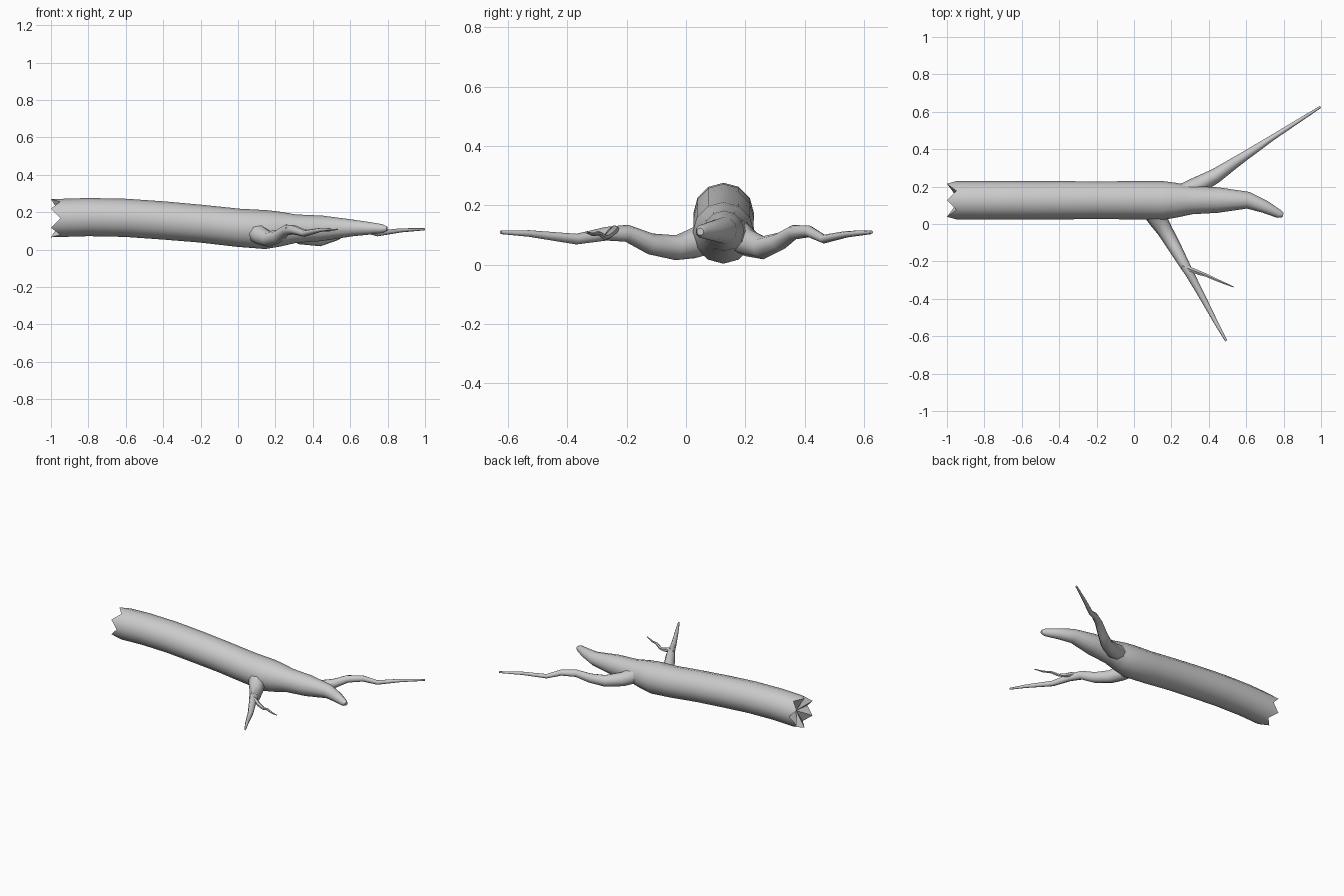
import bpy, bmesh, math
from mathutils import Vector

if "Cube" in bpy.data.objects:
    bpy.data.objects.remove(bpy.data.objects["Cube"])


def tube(name, pts, sides, jag=0.0):
    """Sweep a round section along (x, y, z, radius) points; jag makes a splintered start."""
    bm = bmesh.new()
    cs = [Vector(p[:3]) for p in pts]
    rings, up = [], Vector((0, 0, 1))
    for i, c in enumerate(cs):
        t = (cs[min(i + 1, len(cs) - 1)] - cs[max(i - 1, 0)]).normalized()
        if jag and i == 0:
            t = Vector((1, 0, 0))
        up = (up - t * up.dot(t)).normalized()
        side = t.cross(up)
        ring = []
        for k in range(sides):
            a = 2 * math.pi * k / sides
            co = c + (up * math.cos(a) + side * math.sin(a)) * pts[i][3]
            if jag and i == 0 and k % 2:
                co += t * jag
            ring.append(bm.verts.new(co))
        rings.append(ring)
    for r0, r1 in zip(rings, rings[1:]):
        for k in range(sides):
            n = (k + 1) % sides
            bm.faces.new((r0[k], r0[n], r1[n], r1[k]))
    bm.faces.new(rings[-1])
    # start: hollow broken cone for the trunk, flat cap otherwise
    if jag:
        mid = bm.verts.new(cs[0] + Vector((jag * 1.3, 0, 0)))
        for k in range(sides):
            bm.faces.new((rings[0][k], mid, rings[0][(k + 1) % sides]))
    else:
        bm.faces.new(rings[0])
    bmesh.ops.recalc_face_normals(bm, faces=bm.faces)
    me = bpy.data.meshes.new(name)
    bm.to_mesh(me)
    bm.free()
    ob = bpy.data.objects.new(name, me)
    bpy.context.collection.objects.link(ob)
    bpy.ops.object.select_all(action='DESELECT')
    ob.select_set(True)
    bpy.context.view_layer.objects.active = ob
    bpy.ops.object.shade_smooth_by_angle(angle=math.radians(50))
    return ob


# Trunk with a splintered end and a bent, tapering tip
tube("trunk", [
    (-1.0, .127, .168, .102), (-.8, .127, .174, .102), (-.6, .127, .170, .102),
    (-.4, .127, .156, .102), (-.2, .127, .139, .101), (0, .127, .117, .102),
    (.15, .126, .107, .104), (.22, .127, .110, .094), (.31, .128, .112, .076),
    (.45, .128, .114, .068), (.61, .127, .116, .045), (.70, .092, .114, .034),
    (.775, .054, .112, .023), (.797, .048, .111, .012)], 12, jag=.05)

# Long branch on the back side
tube("back_branch", [
    (.24, .15, .12, .055), (.34, .205, .075, .048), (.44, .26, .057, .039),
    (.52, .315, .077, .031), (.59, .362, .109, .025), (.67, .415, .112, .020),
    (.745, .465, .086, .015), (.87, .545, .103, .011), (.997, .626, .109, .006)], 8)

# Branch on the front side
tube("front_branch", [
    (.10, .07, .09, .056), (.13, .02, .070, .050), (.165, -.035, .057, .042),
    (.215, -.12, .070, .036), (.26, -.20, .106, .029), (.30, -.27, .104, .023),
    (.355, -.37, .086, .018), (.44, -.53, .105, .011), (.493, -.625, .109, .006)], 8)

# Thin twig growing from the front branch
tube("twig", [
    (.26, -.225, .11, .018), (.30, -.242, .118, .015), (.345, -.26, .100, .013),
    (.385, -.273, .092, .010), (.43, -.294, .106, .008), (.48, -.315, .102, .006),
    (.533, -.337, .109, .003)], 6)
